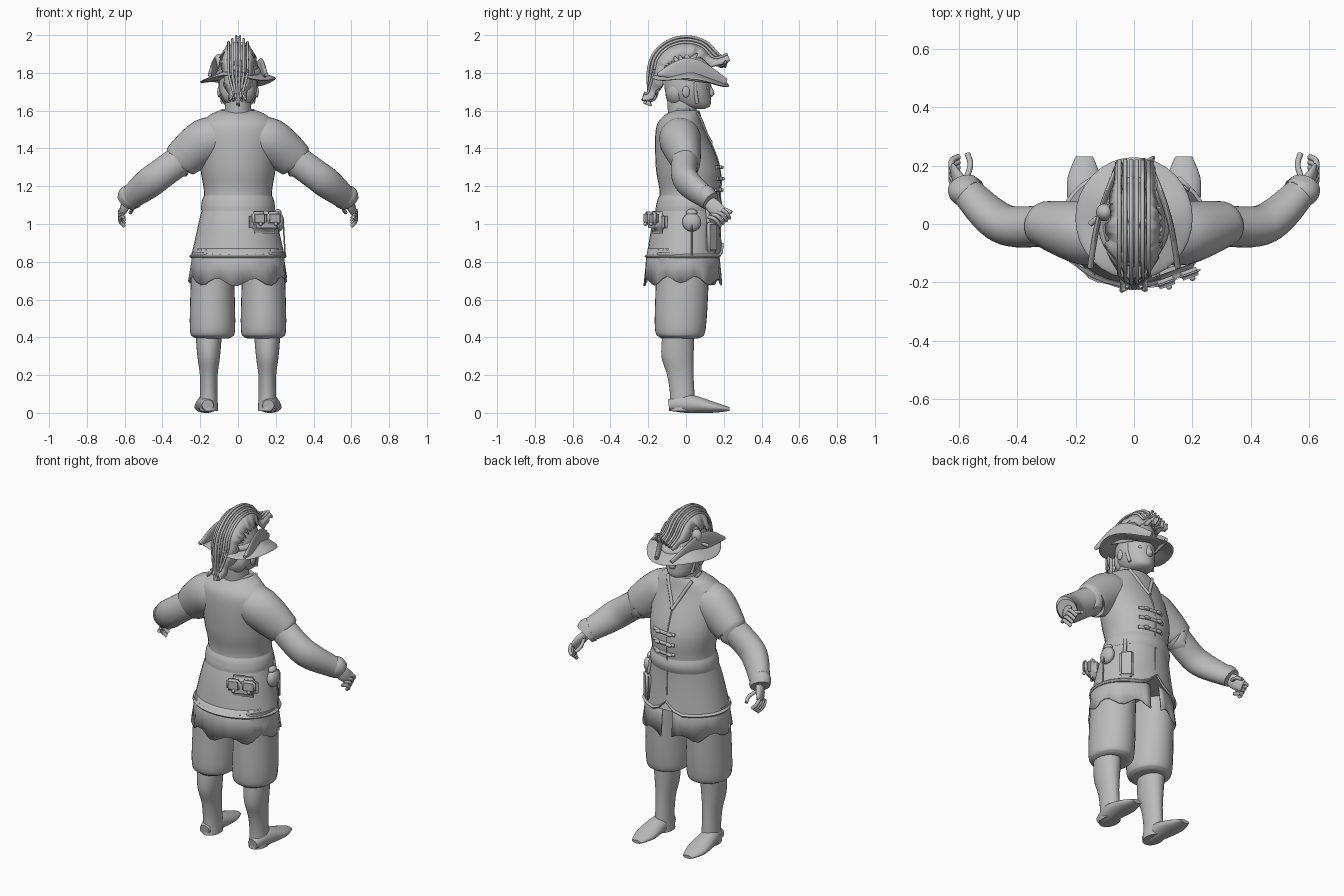
import bpy, bmesh, math, random
from mathutils import Vector

random.seed(4)
cube = bpy.data.objects.get("Cube")
if cube:
    bpy.data.objects.remove(cube)

grey = bpy.data.materials.new("plain grey")
grey.use_nodes = True
grey.diffuse_color = (.5, .5, .5, 1)
grey.node_tree.nodes["Principled BSDF"].inputs["Base Color"].default_value = grey.diffuse_color


def finish(name, bm, thickness=None):
    """Turn a bmesh into a smooth shaded object, thickening open sheets."""
    bmesh.ops.recalc_face_normals(bm, faces=bm.faces)
    mesh = bpy.data.meshes.new(name)
    bm.to_mesh(mesh)
    bm.free()
    mesh.materials.append(grey)
    obj = bpy.data.objects.new(name, mesh)
    bpy.context.collection.objects.link(obj)
    bpy.ops.object.select_all(action='DESELECT')
    bpy.context.view_layer.objects.active = obj
    obj.select_set(True)
    bpy.ops.object.shade_smooth_by_angle(angle=math.radians(50))
    if thickness:
        obj.modifiers.new("thickness", 'SOLIDIFY').thickness = thickness
    return obj


def spline(points, steps=5):
    """Smooth samples through control points of any dimension."""
    samples, last = [], len(points) - 1
    for i in range(last):
        before, start, end, after = (points[min(max(i + k, 0), last)] for k in (-1, 0, 1, 2))
        for step in range(steps):
            t = step / steps
            samples.append([b + t * (c - a) / 2 + t * t * (a - 2.5 * b + 2 * c - d / 2)
                            + t ** 3 * (1.5 * (b - c) + (d - a) / 2)
                            for a, b, c, d in zip(before, start, end, after)])
    return samples + [list(points[last])]


def loft(name, rings, side=1, across=None, segments=32, deform=None):
    """Skin ellipses (x, y, z, radius, radius); level rings unless across is given."""
    rings = spline(rings)
    centres = [Vector((side * x, y, z)) for x, y, z, *radii in rings]
    last = len(rings) - 1
    bm, loops = bmesh.new(), []
    for i, (centre, ring) in enumerate(zip(centres, rings)):
        u, v = Vector((1, 0, 0)), Vector((0, 1, 0))
        if across:
            tangent = (centres[min(i + 1, last)] - centres[max(i - 1, 0)]).normalized()
            u = Vector(across)
            u = (u - tangent * u.dot(tangent)).normalized()
            v = tangent.cross(u)
        loop = []
        for k in range(segments):
            angle = math.tau * k / segments
            point = centre + u * ring[-2] * math.cos(angle) + v * ring[-1] * math.sin(angle)
            loop.append(bm.verts.new(deform(point) if deform else point))
        loops.append(loop)
    for low, high in zip(loops, loops[1:]):
        for k in range(segments):
            bm.faces.new((low[k - 1], low[k], high[k], high[k - 1]))
    bm.faces.new(loops[0])
    bm.faces.new(loops[-1])
    finish(name, bm)


def stack(name, rows, x=0, side=1, deform=None):
    """Loft level rows of (height, y, half width, half depth)."""
    loft(name, [(x, y, z, width, depth) for z, y, width, depth in rows], side, deform=deform)


def row_at(rows, height):
    return min(spline(rows, 12), key=lambda row: abs(row[0] - height))


def band(name, rows, low, high, grow, deform=None):
    """A rounded strip that hugs a stacked body."""
    strip = []
    for k in range(5):
        z, y, width, depth = row_at(rows, low + (high - low) * k / 4)
        swell = grow * math.sin(math.pi * k / 4)
        strip.append((low + (high - low) * k / 4, y, width + swell, depth + swell))
    stack(name, strip, deform=deform)


def cord(name, points, radius, side=1):
    loft(name, [(*p, radius, radius) for p in points], side, (.1, .2, 1), 8)


def ball(name, at, size):
    bm = bmesh.new()
    bmesh.ops.create_uvsphere(bm, u_segments=20, v_segments=12, radius=1)
    bmesh.ops.scale(bm, vec=size, verts=bm.verts)
    finish(name, bm).location = at


def block(name, at, size, turn):
    bm = bmesh.new()
    bmesh.ops.create_cube(bm, size=1)
    bmesh.ops.scale(bm, vec=size, verts=bm.verts)
    bmesh.ops.bevel(bm, geom=bm.edges[:], offset=min(size) * .4, segments=3, affect='EDGES')
    obj = finish(name, bm)
    obj.location = at
    obj.rotation_euler.z = turn


# Jacket with a notch at the front of its hem, a rolled hem and a sash
jacket = [(.82, -.01, .25, .2), (1, 0, .21, .18), (1.15, .02, .18, .16), (1.3, .01, .2, .17),
          (1.5, -.03, .21, .13), (1.57, -.02, .16, .1), (1.6, 0, .1, .07)]


def notch(point):
    if point.y > 0:
        point.z += max(0, .07 - abs(point.x)) * max(0, .95 - point.z) * 8
    return point


def front(x, z, lift=0):
    """Point on the chest side of the jacket."""
    row, y, width, depth = row_at(jacket, z)
    return x, y + depth * math.sqrt(max(0, 1 - (x / width) ** 2)) + lift, z


stack("jacket", jacket, deform=notch)
band("hem_roll", jacket, .82, .84, .01, notch)
band("waist_sash", jacket, 1.07, 1.15, .01)

# Collar, front seam and toggles
for side in (1, -1):
    edge = [front(side * .08 * (1 - k / 4), 1.59 - .04 * k) for k in range(5)]
    cord("collar_edge", edge, .01)
arc = [math.pi * k / 6 for k in range(7)]
cord("collar_back", [(.08 * math.cos(a), .02 - .1 * math.sin(a), 1.6) for a in arc], .01)
cord("front_seam", [front(0, 1.43 - .1 * k) for k in range(6)], .004)
for z in (1.18, 1.24, 1.3):
    cord("toggle_loop", [front(x, z) for x in (-.05, 0, .05, .1)], .01)
    for x in (-.02, .06):
        ball("toggle", front(x, z, .01), (.02, .01, .01))

# Ragged shirt tail below the jacket, open at the front
bm = bmesh.new()
strips, count = [], 48
for k in range(count + 1):
    angle = math.pi / 2 + .14 + (math.tau - .28) * k / count
    c, s = math.cos(angle), math.sin(angle)
    hem = .71 + .02 * math.sin(k) - .02 * abs(s)
    flare = 1.04 + .02 * math.sin(1.7 * k)
    strips.append([bm.verts.new((.25 * c * grow, .2 * s * grow - .015, z))
                   for grow, z in ((.94, .87), (.99, .8), (flare, hem))])
for left, right in zip(strips, strips[1:]):
    for j in (0, 1):
        bm.faces.new((left[j], right[j], right[j + 1], left[j + 1]))
finish("shirt_tail", bm, .008)

# Limbs and paired face features
forward, sideways = (0, 1, 0), (1, 0, 0)
for side, name in ((1, "left"), (-1, "right")):
    loft(name + "_sleeve", [(.08, -.03, 1.46, .1, .1), (.17, -.03, 1.44, .11, .12),
                            (.3, 0, 1.34, .08, .1), (.3, 0, 1.335, .07, .08)], side, forward)
    loft(name + "_arm", [(.25, 0, 1.38, .07, .08), (.4, -.01, 1.27, .07, .08),
                         (.48, .02, 1.21, .065, .08), (.58, .12, 1.13, .05, .06)], side, forward)
    loft(name + "_cuff", [(.555, .1, 1.15, .05, .06), (.57, .11, 1.14, .055, .07),
                          (.585, .13, 1.12, .05, .06)], side, forward)
    loft(name + "_palm", [(.57, .11, 1.13, .02, .03), (.6, .15, 1.09, .02, .04),
                          (.62, .19, 1.06, .01, .03)], side, sideways)
    for k in range(4):
        y, z = .2 - .017 * k, 1.08 - .014 * k
        cord(name + "_finger", [(.61, y - .03, z), (.625, y, z - .01),
                                (.62, y + .02, z - .03), (.6, y + .03, z - .05)], .01, side)
    cord(name + "_thumb", [(.58, .14, 1.1), (.56, .2, 1.08), (.57, .24, 1.06)], .01, side)
    stack(name + "_breeches", [(.85, -.02, .11, .14), (.7, -.02, .115, .14), (.45, -.03, .12, .135),
                               (.4, -.03, .1, .11), (.395, -.04, .06, .08)], .135, side)
    stack(name + "_boot", [(.42, -.04, .07, .085), (.3, -.045, .06, .085), (.2, -.03, .047, .07),
                           (.1, -.02, .046, .065), (.01, -.02, .05, .07)], .155, side)
    loft(name + "_foot", [(.16, -.09, .04, .03, .03), (.165, 0, .05, .05, .05),
                          (.17, .14, .03, .06, .03), (.17, .23, .02, .03, .01)], side, sideways)
    ball(name + "_ear", (side * .1, 0, 1.7), (.01, .02, .03))
    ball(name + "_eye", (side * .04, .11, 1.72), (.02, .01, .01))
    cord(name + "_hair_lock", [(.09, .05, 1.75), (.09, .05, 1.7), (.08, .06, 1.64)], .01, side)

# Neck, head and face
stack("neck", [(1.5, -.02, .07, .07), (1.66, -.02, .07, .08)])
stack("head", [(1.61, .06, .03, .04), (1.63, .04, .07, .09), (1.7, .01, .1, .12), (1.8, .01, .1, .12)])
stack("nose", [(1.74, .12, .01, .01), (1.69, .13, .02, .02), (1.67, .12, .01, .01)])
ball("lips", (0, .12, 1.65), (.03, .01, .01))
ball("back_hair", (0, -.05, 1.7), (.09, .06, .08))

# Hat with a wavy tilted brim, folded sides and a tall crown
crown = [(1.77, .01, .12, .15), (1.88, 0, .09, .12), (1.94, 0, .05, .07), (1.955, 0, .01, .02)]


def tilt(point):
    point.z += .012 * math.sin(3 * math.atan2(point.y, point.x) + 1) - point.y / 10
    return point


stack("hat_brim", [(1.77, .02, .1, .13), (1.757, .02, .19, .2), (1.77, .02, .19, .2),
                   (1.8, .02, .1, .13)], deform=tilt)
stack("hat_crown", crown, deform=tilt)
band("hat_band", crown, 1.78, 1.82, .01, tilt)
for side in (1, -1):
    loft("brim_fold", [(.15, -.15, 1.79, .01, .01), (.12, .02, 1.82, .01, .06),
                       (.05, .21, 1.75, .01, .02)], side, sideways)


def feather(name, path, width, lean):
    """Notched vane hanging inward from an arched quill."""
    quill = [Vector(p) for p in spline(path)]
    last = len(quill) - 1
    bm, pairs = bmesh.new(), []
    for i, point in enumerate(quill):
        along = quill[min(i + 1, last)] - quill[max(i - 1, 0)]
        reach = width * (.4 + .6 * math.sin(math.pi * i / last)) * random.uniform(.6, 1.1)
        inward = Vector((0, -along.z, along.y)).normalized() + Vector((lean, 0, 0))
        pairs.append((bm.verts.new(point), bm.verts.new(point + inward * reach)))
    for left, right in zip(pairs, pairs[1:]):
        bm.faces.new((left[0], right[0], right[1], left[1]))
    finish(name, bm, .008)
    cord(name + "_quill", path, .007)


# Plume arching from the brow over the crown to the nape
for k in range(6):
    spread = k - 2.5
    rise = .2 - .015 * abs(spread)
    arch = [(.02 * spread, (rise + .01) * math.cos(a), 1.8 + rise * math.sin(a))
            for a in arc[1:]]
    brow = (.02 * spread, .22, 1.85 + .01 * k)
    tail = [(.01 * spread, -.2, 1.7), (.01 * spread, -.22, 1.62 + .03 * abs(spread))]
    feather("plume", [brow] + arch + tail, .08, spread / 4)
ball("hat_rosette", (-.1, .04, 1.86), (.03, .03, .04))
cord("rosette_stem", [(-.1, .04, 1.83), (-.15, 0, 1.8)], .01)

# Belt pouches
block("back_pouch", (.14, -.15, 1.01), (.17, .07, .12), .35)
for k in (-1, 1):
    block("pouch_flap", (.15 + .04 * k, -.185 + .015 * k, 1.03), (.08, .03, .07), .35)
    ball("pouch_button", (.16 + .04 * k, -.2 + .015 * k, 1), (.01, .01, .01))
ball("round_pouch", (.215, .03, 1.01), (.03, .05, .05))
ball("round_pouch_neck", (.21, .03, 1.06), (.02, .03, .02))
cord("pouch_string", [(.24, .03, 1), (.25, .03, .83)], .004)
block("flat_pouch", (.165, .135, .93), (.08, .03, .16), -.75)
cord("pouch_strap", [(.165, .12, 1), (.155, .11, 1.1)], .01)
